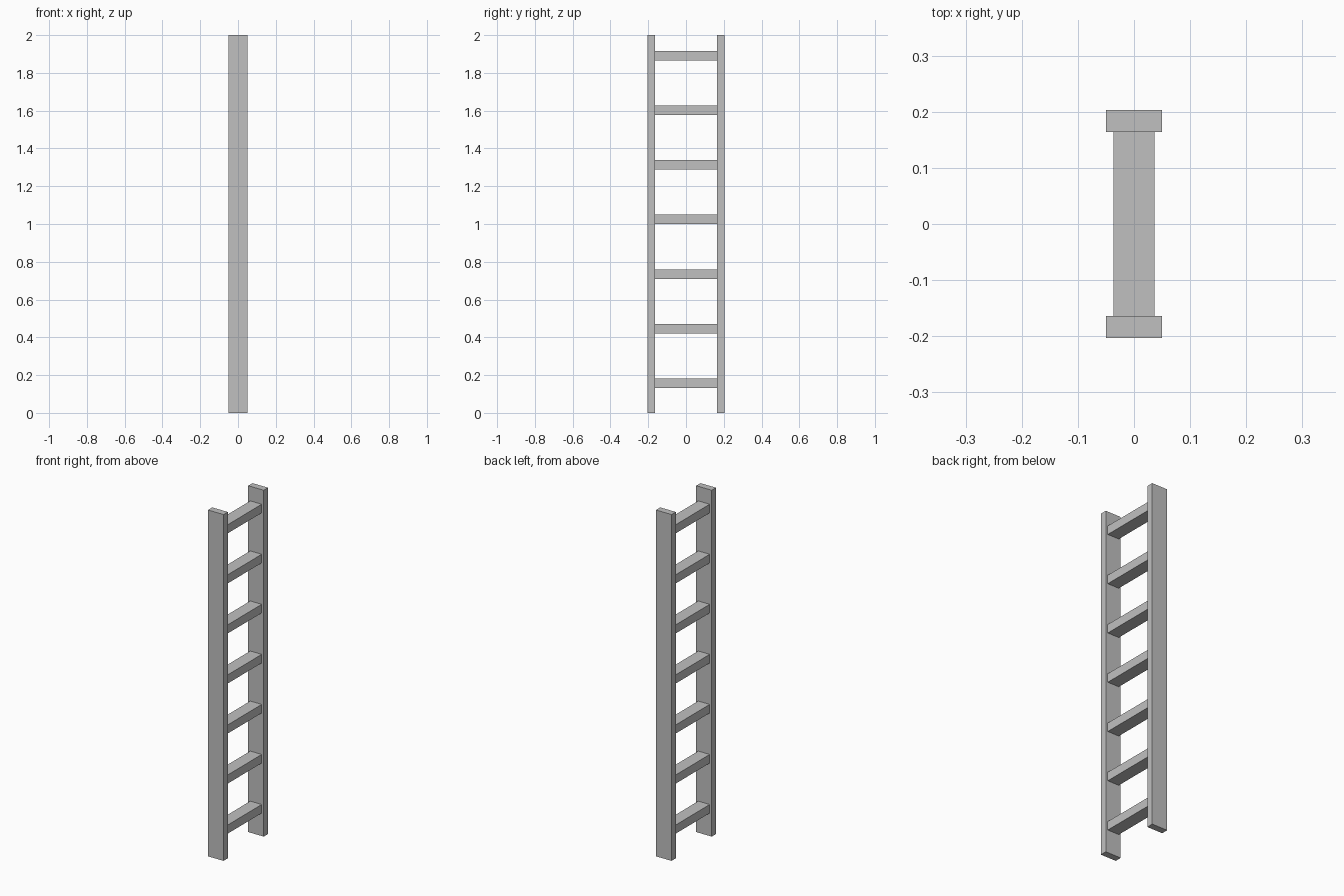
import bpy
import bmesh
from mathutils import Matrix

cube = bpy.data.objects.get("Cube")
if cube:
    bpy.data.objects.remove(cube, do_unlink=True)

# Single plain grey
grey = bpy.data.materials.new("plain grey")
grey.use_nodes = True
color = (0.53, 0.53, 0.53, 1.0)
grey.diffuse_color = color
grey.node_tree.nodes["Principled BSDF"].inputs["Base Color"].default_value = color


def box(name, center, size):
    mesh = bpy.data.meshes.new(name)
    bm = bmesh.new()
    bmesh.ops.create_cube(bm, size=1.0, matrix=Matrix.Diagonal((*size, 1.0)))
    bm.to_mesh(mesh)
    bm.free()
    mesh.materials.append(grey)
    obj = bpy.data.objects.new(name, mesh)
    obj.location = center
    bpy.context.collection.objects.link(obj)
    return obj


HEIGHT = 2.0
RAIL_WIDTH, RAIL_DEPTH = 0.099, 0.039
OUTER_Y = 0.203
RUNG_WIDTH, RUNG_HEIGHT = 0.073, 0.05
RUNG_COUNT, FIRST_RUNG, RUNG_STEP = 7, 0.157, 0.289

# Two upright rails
rail_y = OUTER_Y - RAIL_DEPTH / 2
for name, side in (("front_rail", -1), ("back_rail", 1)):
    box(name, (0, side * rail_y, HEIGHT / 2), (RAIL_WIDTH, RAIL_DEPTH, HEIGHT))

# Evenly spaced rungs between the rails
span = 2 * (OUTER_Y - RAIL_DEPTH)
for i in range(RUNG_COUNT):
    box(f"rung_{i + 1}", (0, 0, FIRST_RUNG + i * RUNG_STEP),
        (RUNG_WIDTH, span, RUNG_HEIGHT))
